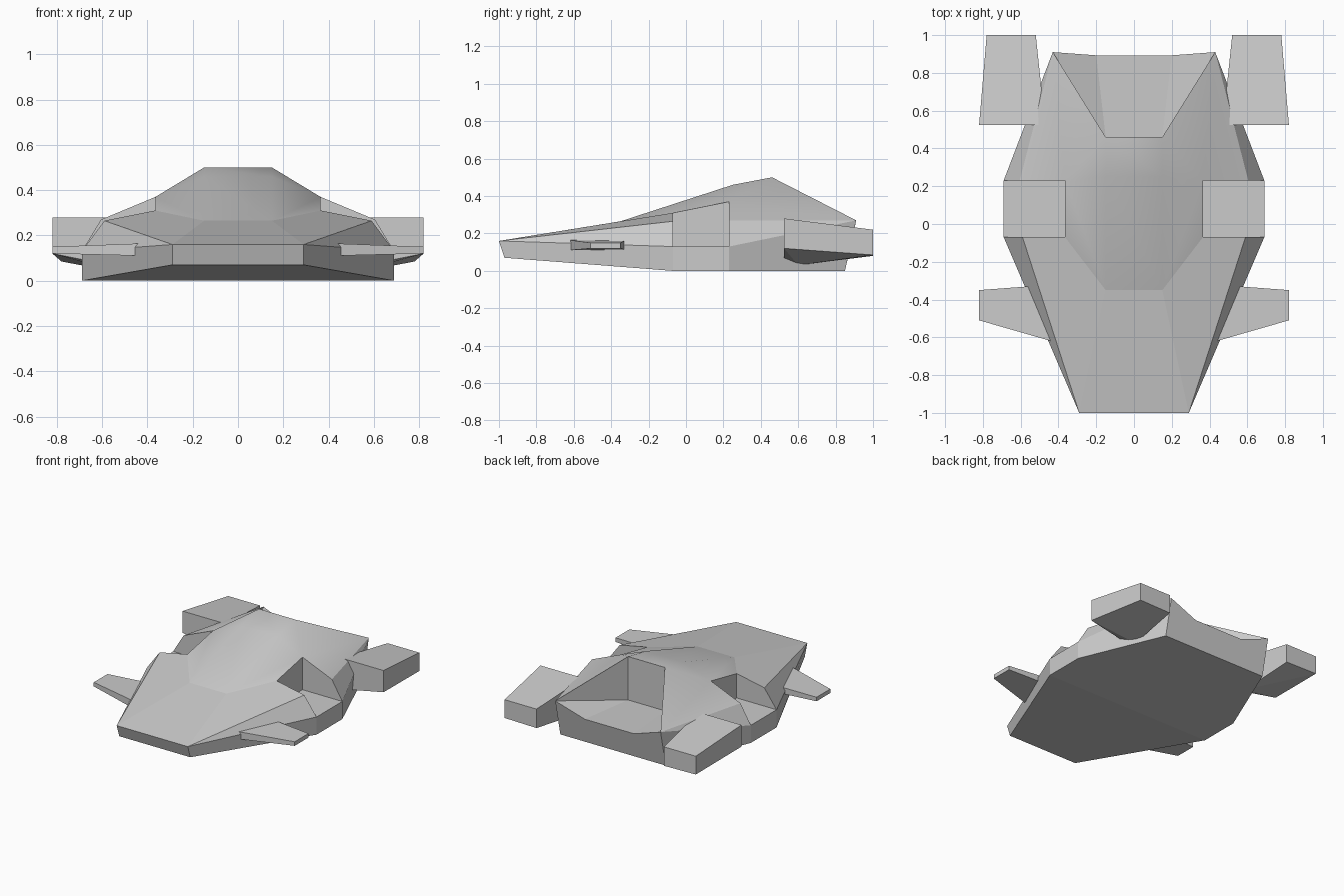
import bpy, bmesh, math
from mathutils import Vector

cube = bpy.data.objects.get("Cube")
if cube:
    bpy.data.objects.remove(cube, do_unlink=True)

grey = bpy.data.materials.new("light_grey")
grey.use_nodes = True
colour = (0.6, 0.6, 0.6, 1)
grey.diffuse_color = colour
grey.node_tree.nodes["Principled BSDF"].inputs["Base Color"].default_value = colour


def build(name, points, sides, middle=(), rounded=()):
    """Side panels are mirrored across x, middle panels are used once.
    A leading minus names the mirrored corner. Rounded panels shade as a group."""
    bm = bmesh.new()
    verts = {}

    def corner(key):
        if key not in verts:
            p = Vector(points[key.lstrip("-")])
            if key.startswith("-"):
                p.x = -p.x
            verts[key] = bm.verts.new(p)
        return verts[key]

    def add(panel, prefix=""):
        face = bm.faces.new([corner(prefix + k) for k in panel.split()])
        face.smooth = panel in rounded

    for panel in sides:
        add(panel)
        add(panel, "-")
    for panel in middle:
        add(panel)
    bmesh.ops.recalc_face_normals(bm, faces=bm.faces[:])
    for e in bm.edges:
        a, b = e.link_faces
        if a.smooth != b.smooth or e.calc_face_angle(0) > math.radians(40):
            e.smooth = False
    mesh = bpy.data.meshes.new(name)
    bm.to_mesh(mesh)
    bm.free()
    mesh.materials.append(grey)
    bpy.context.collection.objects.link(bpy.data.objects.new(name, mesh))


# Hull corners: wedge nose, side notches, raised canopy and open rear trough
hull = dict(
    nose_top=(.29, -1, .16), nose_low=(.29, -.97, .07),
    front_top=(.59, -.07, .265), front_mid=(.69, -.07, .13), front_low=(.69, -.07, 0),
    front_in=(.365, -.07, .13), front_rim=(.365, -.07, .31),
    back_top=(.605, .23, .27), back_mid=(.69, .23, .13), back_low=(.69, .23, 0),
    back_in=(.365, .23, .13), back_rim=(.365, .23, .37),
    glass_foot=(.15, -.35, .265), glass_top=(.15, .25, .46), ridge=(.15, .46, .5),
    tail_top=(.43, .91, .27), tail_low=(.43, .85, 0),
    trough_in=(.15, .46, .18), trough_out=(.2, .893, .19))

# Rounded canopy and rear shoulders
canopy_sides = [
    "glass_foot front_rim back_rim glass_top",
    "back_rim ridge glass_top",
    "back_rim back_top tail_top ridge"]
canopy_middle = [
    "glass_foot glass_top -glass_top -glass_foot",
    "glass_top ridge -ridge -glass_top"]

# Flanks, deck and nose
body_sides = [
    "nose_top front_top front_mid",
    "nose_top front_mid front_low nose_low",
    "nose_top front_top front_rim glass_foot",
    "front_mid back_mid back_low front_low",
    "back_top back_mid tail_top",
    "back_mid back_low tail_low tail_top"]
body_middle = [
    "nose_top -nose_top -glass_foot glass_foot",
    "nose_top nose_low -nose_low -nose_top"]

# Side notches
notches = [
    "front_top front_mid front_in front_rim",
    "back_top back_mid back_in back_rim",
    "front_mid back_mid back_in front_in",
    "front_in back_in back_rim front_rim"]

# Rear trough and tail
trough_sides = [
    "ridge tail_top trough_in",
    "tail_top trough_out trough_in"]
trough_middle = [
    "ridge -ridge -trough_in trough_in",
    "trough_in trough_out -trough_out -trough_in",
    "tail_top tail_low -tail_low -tail_top -trough_out trough_out"]

# Underside
underside = [
    "nose_low -nose_low -front_low front_low",
    "front_low back_low -back_low -front_low",
    "back_low tail_low -tail_low -back_low"]

build("hull", hull,
      canopy_sides + body_sides + notches + trough_sides,
      canopy_middle + body_middle + trough_middle + underside,
      canopy_sides + canopy_middle)

# Pair of rear engine pods with undersides sloping in to the hull
pods = dict(
    fi=(.47, .525, .28), fo=(.82, .525, .28), fol=(.82, .525, .12), fil=(.47, .525, .05),
    keel=(.49, .6, .03),
    bi=(.52, 1, .22), bo=(.78, 1, .22), bol=(.78, 1, .085), bil=(.52, 1, .08))
build("engine_pods", pods, [
    "fi fo bo bi", "fi fo fol fil", "fo bo bol fol", "bi bo bol bil",
    "fi bi bil keel fil", "fil fol keel", "keel fol bol", "keel bol bil"])

# Pair of tapered front fins
fins = dict(
    af=(.42, -.625, .11), ab=(.42, -.32, .11), at=(.42, -.625, .165), au=(.42, -.32, .165),
    of=(.82, -.51, .12), ob=(.82, -.35, .12), ot=(.82, -.51, .15), ou=(.82, -.35, .15))
build("front_fins", fins, [
    "af ab ob of", "at au ou ot", "af of ot at",
    "ab ob ou au", "of ob ou ot", "af ab au at"])
